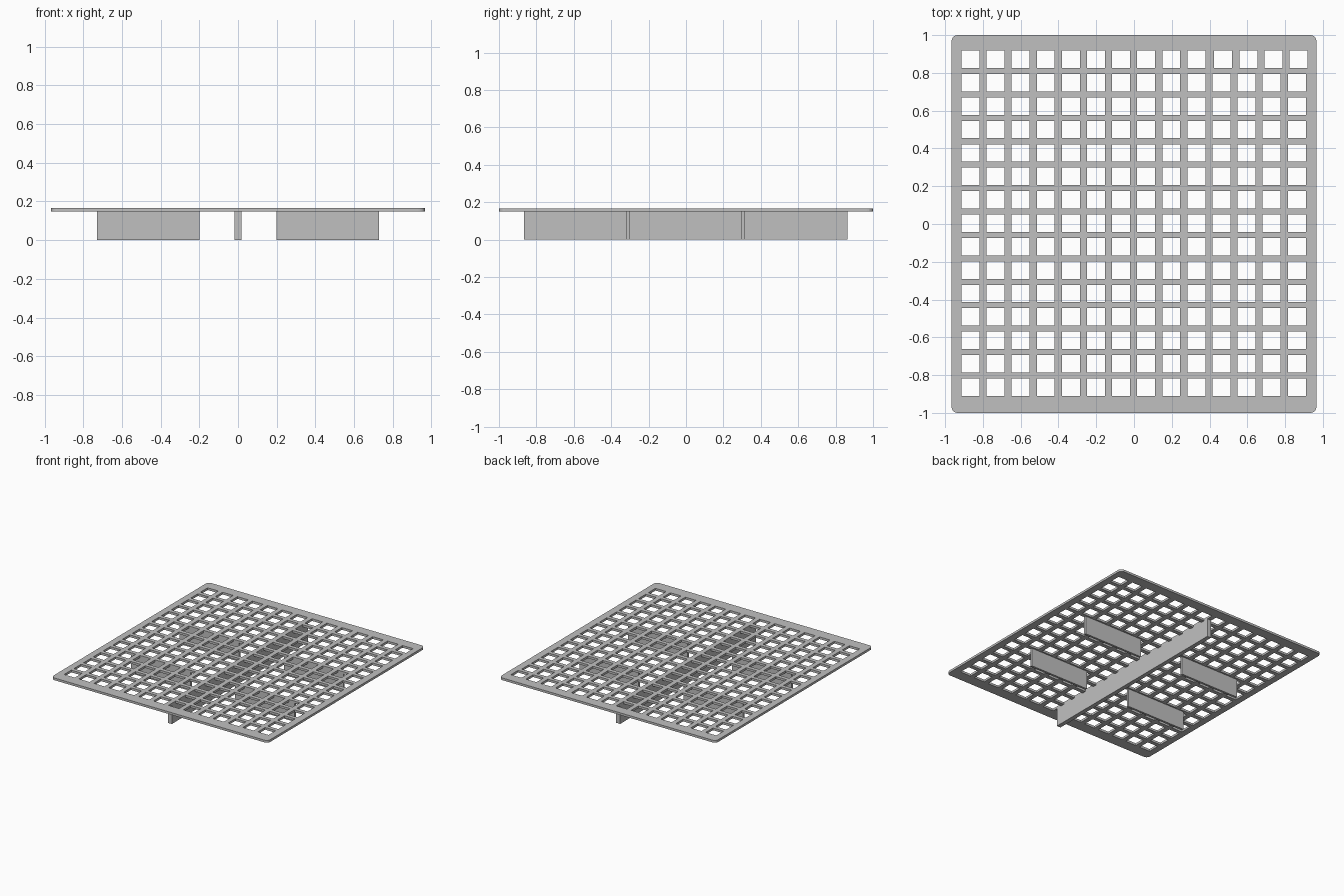
import bpy
import bmesh

cube = bpy.data.objects.get("Cube")
if cube:
    bpy.data.objects.remove(cube)

# Single grey material
GREY = (0.53, 0.53, 0.53, 1)
grey = bpy.data.materials.new("plain grey")
grey.use_nodes = True
grey.diffuse_color = GREY
grey.node_tree.nodes["Principled BSDF"].inputs["Base Color"].default_value = GREY

# Overall dimensions
HALF_X, HALF_Y = 0.966, 1.0
TOP, THICK = 0.167, 0.018
COLS, ROWS = 14, 15
PITCH_X, PITCH_Y = 0.1329, 0.124
HOLE_X, HOLE_Y = 0.095, 0.092


def make_object(name, bm):
    mesh = bpy.data.meshes.new(name)
    bm.to_mesh(mesh)
    bm.free()
    mesh.materials.append(grey)
    obj = bpy.data.objects.new(name, mesh)
    bpy.context.collection.objects.link(obj)
    return obj


def make_box(name, x0, x1, y0, y1, z0, z1):
    bm = bmesh.new()
    bmesh.ops.create_cube(bm, size=1)
    for v in bm.verts:
        v.co.x = x1 if v.co.x > 0 else x0
        v.co.y = y1 if v.co.y > 0 else y0
        v.co.z = z1 if v.co.z > 0 else z0
    return make_object(name, bm)


def grid_lines(half, count, pitch, hole, centre):
    """Plate edges plus both sides of every hole, in order."""
    lines = [-half]
    for i in range(count):
        c = centre + (i - (count - 1) / 2) * pitch
        lines += [c - hole / 2, c + hole / 2]
    return lines + [half]


# Perforated plate: grid of cells with every hole cell left open
xs = grid_lines(HALF_X, COLS, PITCH_X, HOLE_X, -0.002)
ys = grid_lines(HALF_Y, ROWS, PITCH_Y, HOLE_Y, 0.004)
bm = bmesh.new()
verts = [[bm.verts.new((x, y, TOP)) for x in xs] for y in ys]
for j in range(len(ys) - 1):
    for i in range(len(xs) - 1):
        if i % 2 == 0 or j % 2 == 0:
            bm.faces.new((verts[j][i], verts[j][i + 1],
                          verts[j + 1][i + 1], verts[j + 1][i]))

# Last four holes of the back row sit slightly further out
for row in verts[-3:-1]:
    for v in row[-9:-1]:
        v.co.x += 0.009

# Rounded plate corners
corners = [verts[j][i] for j in (0, -1) for i in (0, -1)]
bmesh.ops.bevel(bm, geom=corners, offset=0.032, offset_type='OFFSET',
                segments=5, profile=0.5, affect='VERTICES')
plate = make_object("perforated_plate", bm)
solid = plate.modifiers.new("thickness", 'SOLIDIFY')
solid.thickness = THICK
solid.offset = -1

# Long central rib and four cross ribs below the plate
UNDER = TOP - THICK
make_box("centre_rib", -0.018, 0.017, -0.867, 0.864, 0, UNDER)
for side, sx in (("left", 1), ("right", -1)):
    for end, y in (("front", -0.312), ("back", 0.307)):
        x0, x1 = sorted((sx * 0.2, sx * 0.73))
        make_box(f"{end}_{side}_cross_rib", x0, x1, y - 0.009, y + 0.009, 0, UNDER)
